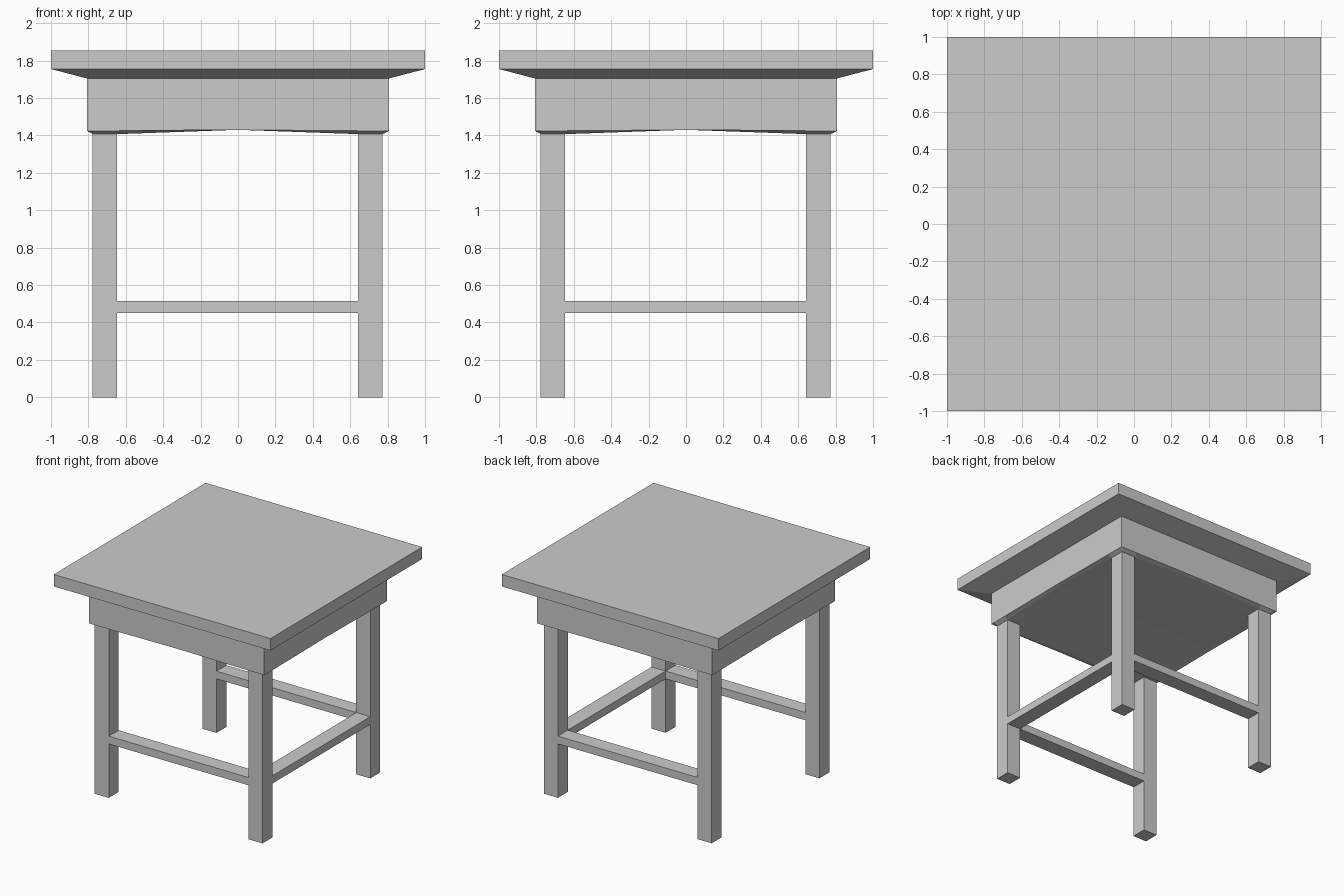
import bpy
import bmesh

if "Cube" in bpy.data.objects:
    bpy.data.objects.remove(bpy.data.objects["Cube"])

LEG_IN, LEG_OUT, APRON = 0.645, 0.775, 0.808
CENTRE = -0.003                     # the legs sit slightly off centre


def add_object(name, bm):
    mesh = bpy.data.meshes.new(name)
    bmesh.ops.recalc_face_normals(bm, faces=bm.faces)
    bm.to_mesh(mesh)
    bm.free()
    obj = bpy.data.objects.new(name, mesh)
    bpy.context.collection.objects.link(obj)
    return obj


def box(name, lo, hi):
    bm = bmesh.new()
    bmesh.ops.create_cube(bm, size=1)
    for v in bm.verts:
        v.co = [(a + b) / 2 + c * (b - a) for a, b, c in zip(lo, hi, v.co)]
    return add_object(name, bm)


# Tabletop and apron: shallow domed underside, then stacked square outlines
def underside_z(x, y):
    if x == 0 or y == 0:
        return 1.43
    return 1.425 if APRON in (abs(x), abs(y)) else 1.407


bm = bmesh.new()
steps = [-APRON, -LEG_OUT, -LEG_IN, 0, LEG_IN, LEG_OUT, APRON]
grid = [[bm.verts.new((x, y, underside_z(x, y))) for y in steps] for x in steps]
for i in range(6):
    for j in range(6):
        bm.faces.new((grid[i][j], grid[i][j + 1], grid[i + 1][j + 1], grid[i + 1][j]))

edges = [e for e in bm.edges if e.is_boundary]
width = APRON
for half, z in [(APRON, 1.705), (1.0, 1.755), (1.0, 1.855)]:
    geom = bmesh.ops.extrude_edge_only(bm, edges=edges)["geom"]
    edges = [g for g in geom if isinstance(g, bmesh.types.BMEdge)]
    for v in {v for e in edges for v in e.verts}:
        v.co = (v.co.x * half / width, v.co.y * half / width, z)
    width = half
bmesh.ops.contextual_create(bm, geom=edges)
bmesh.ops.dissolve_limit(bm, angle_limit=0.005, verts=bm.verts, edges=bm.edges)
add_object("tabletop_with_apron", bm)

# Four square legs
NEG = (-LEG_OUT + CENTRE, -LEG_IN + CENTRE)
POS = (LEG_IN + CENTRE, LEG_OUT + CENTRE)
for yname, ys in (("front", NEG), ("back", POS)):
    for xname, xs in (("left", NEG), ("right", POS)):
        box(f"{yname}_{xname}_leg", (xs[0], ys[0], 0), (xs[1], ys[1], 1.412))

# Stretchers on three sides, as deep as the legs; the left side is open
Z0, Z1 = 0.45, 0.515
for name, ys in (("front_stretcher", NEG), ("back_stretcher", POS)):
    box(name, (NEG[1], ys[0], Z0), (POS[0], ys[1], Z1))
box("right_stretcher", (POS[0], NEG[1], Z0), (POS[1], POS[0], Z1))
